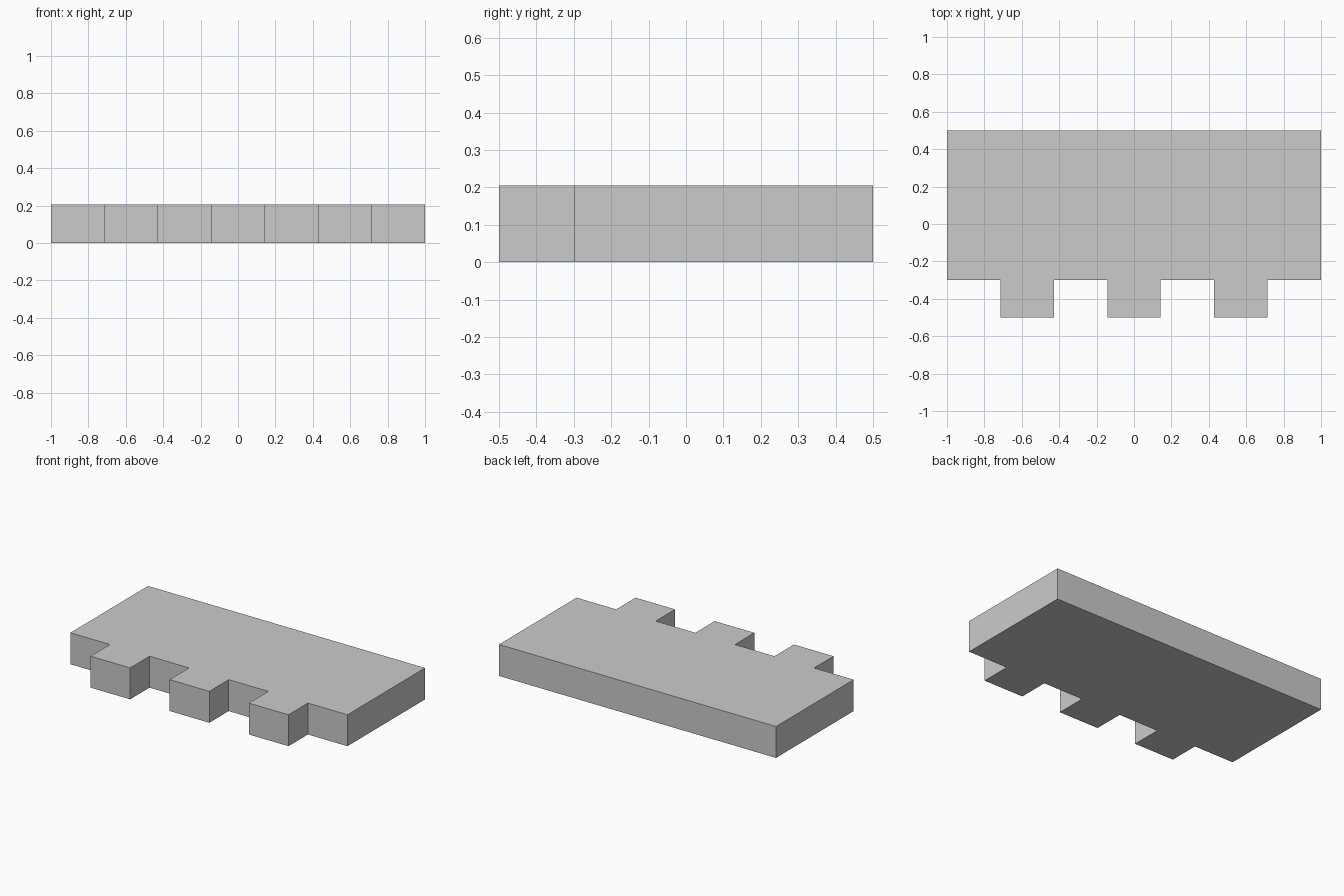
import bpy
import bmesh

if "Cube" in bpy.data.objects:
    bpy.data.objects.remove(bpy.data.objects["Cube"])

HEIGHT = 0.205
FRONT, NOTCH, BACK = -0.5, -0.3, 0.5
SECTIONS = 7  # alternating notch / tooth along the front edge

# Plan outline: toothed front edge, then the straight back edge
outline = []
for i in range(SECTIONS):
    y = FRONT if i % 2 else NOTCH
    outline += [(-1 + 2 * i / SECTIONS, y), (-1 + 2 * (i + 1) / SECTIONS, y)]
outline += [(1, BACK), (-1, BACK)]

# Extrude the outline into a solid slab
bm = bmesh.new()
base = bm.faces.new([bm.verts.new((x, y, 0)) for x, y in outline])
result = bmesh.ops.extrude_face_region(bm, geom=[base], use_keep_orig=True)
top = [v for v in result["geom"] if isinstance(v, bmesh.types.BMVert)]
bmesh.ops.translate(bm, verts=top, vec=(0, 0, HEIGHT))
bmesh.ops.recalc_face_normals(bm, faces=bm.faces)

mesh = bpy.data.meshes.new("toothed_slab")
bm.to_mesh(mesh)
bm.free()
slab = bpy.data.objects.new("toothed_slab", mesh)
bpy.context.collection.objects.link(slab)
